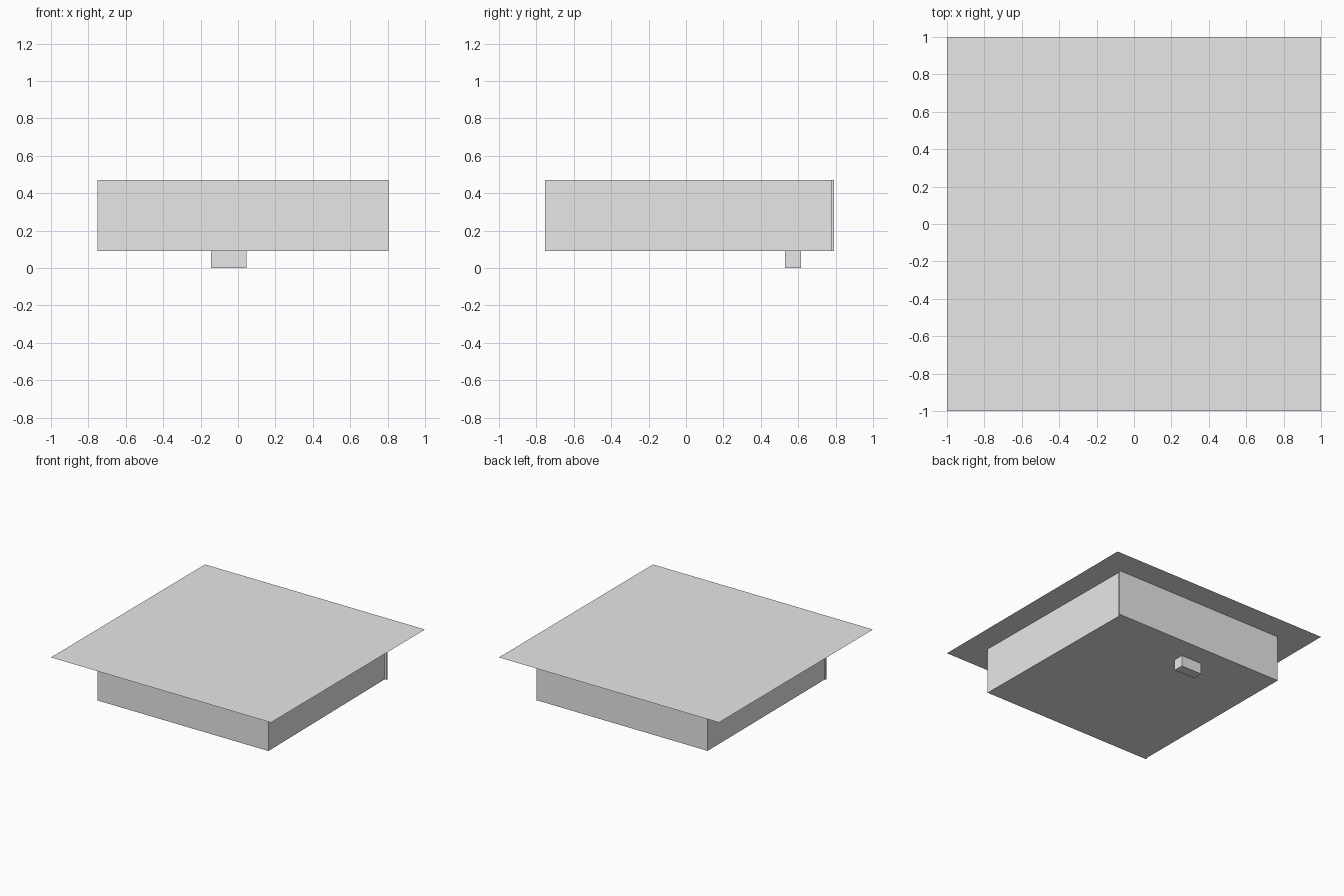
import bpy
import bmesh

cube = bpy.data.objects.get("Cube")
if cube:
    bpy.data.objects.remove(cube, do_unlink=True)

GREY = (0.8, 0.8, 0.8, 1.0)
grey = bpy.data.materials.new("light_grey")
grey.use_nodes = True
grey.diffuse_color = GREY
grey.node_tree.nodes["Principled BSDF"].inputs["Base Color"].default_value = GREY


def add_part(name, outline, z0, z1=None, cap=False):
    """Flat sheet from an outline, or a prism raised to z1 (optionally capped)."""
    bm = bmesh.new()
    base = bm.faces.new([bm.verts.new((x, y, z0)) for x, y in outline])
    if z1 is not None:
        low = list(base.verts)
        high = [bm.verts.new((v.co.x, v.co.y, z1)) for v in low]
        for i in range(len(low)):
            j = (i + 1) % len(low)
            bm.faces.new((low[i], low[j], high[j], high[i]))
        if cap:
            bm.faces.new(high)
        base.normal_flip()
    mesh = bpy.data.meshes.new(name)
    bm.to_mesh(mesh)
    bm.free()
    mesh.materials.append(grey)
    obj = bpy.data.objects.new(name, mesh)
    bpy.context.collection.objects.link(obj)
    return obj


def rectangle(x0, x1, y0, y1):
    return [(x0, y0), (x1, y0), (x1, y1), (x0, y1)]


BASE, RIM = 0.09, 0.47

# Thin square cover sheet, overhanging the body
add_part("cover_sheet", rectangle(-1, 1, -1, 1), RIM)

# Body with slightly tapering side walls and narrow end flanges;
# its open top is closed by the cover sheet
body_outline = [
    (-0.75, -0.755), (0.805, -0.755), (0.79, 0.775), (0.805, 0.775),
    (0.805, 0.79), (-0.75, 0.79), (-0.743, -0.74), (-0.75, -0.74),
]
add_part("body", body_outline, BASE, RIM)

# Small block under the back of the body
add_part("bottom_block", rectangle(-0.145, 0.045, 0.53, 0.615), 0, BASE, cap=True)
